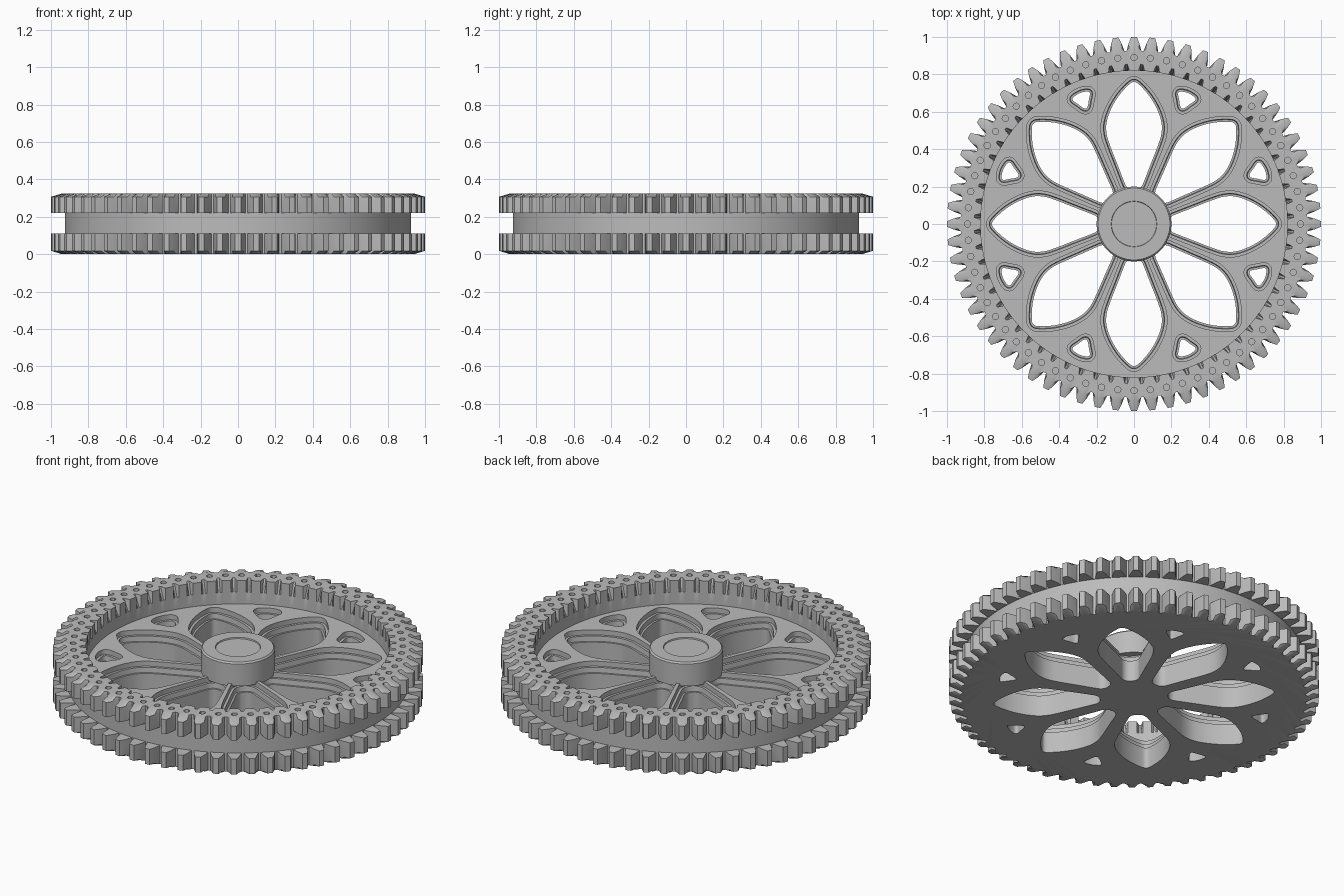
import bpy, bmesh, math
from mathutils import Vector, Matrix

if "Cube" in bpy.data.objects:
    bpy.data.objects.remove(bpy.data.objects["Cube"], do_unlink=True)

TEETH = 64
WEB_Z = 0.185
TOP_Z = 0.325

steel = bpy.data.materials.new("grey_metal")
steel.use_nodes = True
grey = (0.5, 0.5, 0.5, 1)
steel.diffuse_color = grey
steel.node_tree.nodes["Principled BSDF"].inputs["Base Color"].default_value = grey


def make_object(name, bm):
    bmesh.ops.recalc_face_normals(bm, faces=bm.faces)
    mesh = bpy.data.meshes.new(name)
    bm.to_mesh(mesh)
    bm.free()
    mesh.materials.append(steel)
    obj = bpy.data.objects.new(name, mesh)
    bpy.context.collection.objects.link(obj)
    return obj


def loft(bm, loops):
    """Skin a stack of equal-length closed loops and cap both ends."""
    rings = [[bm.verts.new(p) for p in loop] for loop in loops]
    n = len(rings[0])
    for a, b in zip(rings, rings[1:]):
        for i in range(n):
            j = (i + 1) % n
            bm.faces.new((a[i], a[j], b[j], b[i]))
    bm.faces.new(rings[0][::-1])
    bm.faces.new(rings[-1])


def shade(obj):
    bpy.ops.object.select_all(action='DESELECT')
    obj.select_set(True)
    bpy.context.view_layer.objects.active = obj
    bpy.ops.object.shade_smooth_by_angle(angle=math.radians(30))


# Gear pitch: position within one pitch, outer tooth radius, inner notch radius
PITCH = [(0, 1, 0.82), (0.15, 1, 0.82), (0.3, 0.967, 0.82), (0.43, 0.927, 0.855),
         (0.57, 0.927, 0.855), (0.7, 0.967, 0.82), (0.85, 1, 0.82)]


def gear_loop(z, radius_rule):
    loop = []
    for tooth in range(TEETH):
        for t, outer, inner in PITCH:
            a = math.tau * (tooth + t) / TEETH + math.pi / 2
            r = radius_rule(outer, inner)
            loop.append((r * math.cos(a), r * math.sin(a), z))
    return loop


def teeth(limit):
    return lambda outer, inner: min(outer, limit)


def plain(r):
    return lambda outer, inner: r


def notched(outer, inner):
    return inner


# Wheel body: two toothed rims, a groove between them, inner wall and web
bm = bmesh.new()
loft(bm, [gear_loop(z, rule) for z, rule in (
    (0, teeth(0.94)), (0.018, teeth(1)), (0.11, teeth(1)),
    (0.11, plain(0.925)), (0.22, plain(0.925)),
    (0.22, teeth(1)), (0.307, teeth(1)), (TOP_Z, teeth(0.94)),
    (TOP_Z, notched), (0.255, plain(0.82)), (WEB_Z, plain(0.82)))])
wheel = make_object("gear_wheel", bm)


def smooth_outline(half, steps=5):
    """Closed spline through a half profile and its mirror image."""
    pts = [Vector(p) for p in half]
    pts += [Vector((-p.x, p.y)) for p in reversed(pts[1:-1])]
    n, out = len(pts), []
    for i in range(n):
        a, b, c, d = (pts[(i + k) % n] for k in (-1, 0, 1, 2))
        for s in range(steps):
            t = s / steps
            out.append(0.5 * (2 * b + (c - a) * t + (2 * a - 5 * b + 4 * c - d) * t ** 2
                              + (3 * b - a - 3 * c + d) * t ** 3))
    return out


def offset(outline, amount):
    """Push a clockwise outline outwards."""
    n, out = len(outline), []
    for i, p in enumerate(outline):
        d = (outline[(i + 1) % n] - outline[i - 1]).normalized()
        out.append(p + Vector((-d.y, d.x)) * amount)
    return out


def window(bm, outline, angle):
    """Stepped window that widens towards the top of the web."""
    turn = Matrix.Rotation(angle, 3, 'Z')
    steps = ((-0.1, 0), (0.125, 0), (0.125, 0.011), (0.155, 0.014), (0.155, 0.028), (0.24, 0.028))
    loft(bm, [[turn @ Vector((p.x, p.y, z)) for p in offset(outline, amount)]
              for z, amount in steps])


petal = smooth_outline([(0, 0.76), (0.035, 0.738), (0.085, 0.68), (0.125, 0.61), (0.147, 0.54),
                        (0.146, 0.48), (0.128, 0.42), (0.097, 0.34), (0.069, 0.268),
                        (0.053, 0.227), (0.042, 0.203), (0.024, 0.188), (0, 0.184)])
triangle = smooth_outline([(0, 0.757), (0.04, 0.75), (0.049, 0.735), (0.03, 0.704),
                           (0.013, 0.677), (0, 0.668)])

# Window cutters: eight petals with small triangles between them
bm = bmesh.new()
for k in range(8):
    window(bm, petal, k * math.tau / 8)
    window(bm, triangle, (k + 0.5) * math.tau / 8)
window_cutter = make_object("window_cutter", bm)

# Shallow round pits, one behind each tooth
bm = bmesh.new()
for k in range(TEETH):
    a = math.tau * k / TEETH + math.pi / 2
    place = Matrix.Translation((0.89 * math.cos(a), 0.89 * math.sin(a), TOP_Z))
    bmesh.ops.create_cone(bm, cap_ends=True, segments=12, radius1=0.017, radius2=0.017,
                          depth=0.03, matrix=place)
pit_cutter = make_object("pit_cutter", bm)

for cutter in (window_cutter, pit_cutter):
    cut = wheel.modifiers.new(cutter.name, 'BOOLEAN')
    cut.operation = 'DIFFERENCE'
    cut.solver = 'EXACT'
    cut.use_self = True
    cut.object = cutter
    bpy.context.view_layer.objects.active = wheel
    bpy.ops.object.modifier_apply(modifier=cut.name)
    bpy.data.objects.remove(cutter, do_unlink=True)
shade(wheel)

# Hub drum with a slightly sunken round centre
bm = bmesh.new()
loft(bm, [[(r * math.cos(math.tau * i / 64), r * math.sin(math.tau * i / 64), z)
           for i in range(64)]
          for r, z in ((0.2, WEB_Z - 0.015), (0.2, 0.302), (0.192, 0.311),
                       (0.122, 0.311), (0.12, 0.304))])
shade(make_object("hub", bm))
